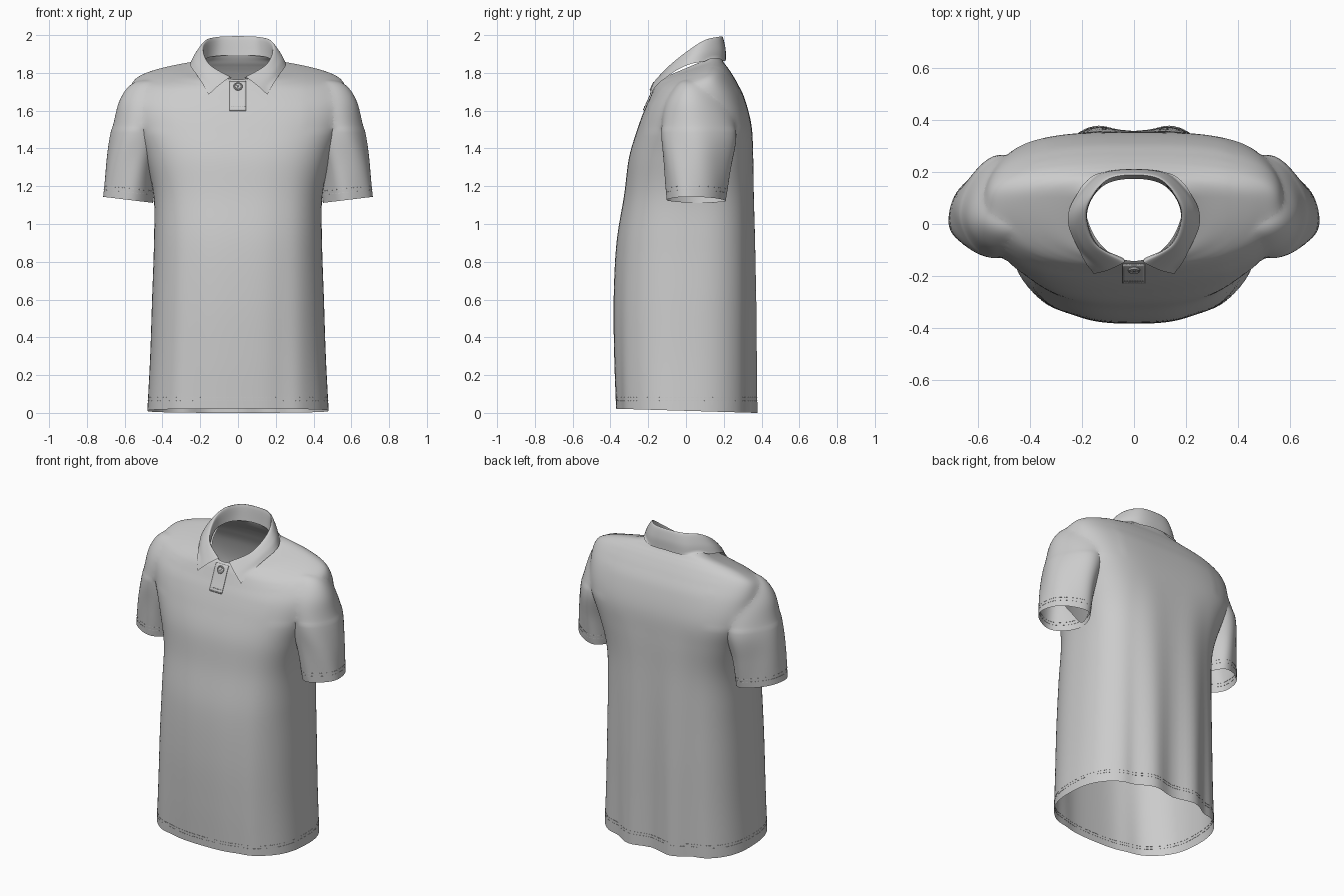
import bpy, bmesh, math
from mathutils import Vector, Matrix
from mathutils.bvhtree import BVHTree

if "Cube" in bpy.data.objects:
    bpy.data.objects.remove(bpy.data.objects["Cube"])


def spline(pts, steps):
    P = [Vector(p) for p in pts]
    P = [2 * P[0] - P[1]] + P + [2 * P[-1] - P[-2]]
    out = []
    for i in range(1, len(P) - 2):
        a, b, c, d = P[i - 1:i + 3]
        for k in range(steps):
            t = k / steps
            out.append(0.5 * (2 * b + (c - a) * t + (2 * a - 5 * b + 4 * c - d) * t ** 2
                              + (3 * b - a - 3 * c + d) * t ** 3))
    return out + [P[-2]]


def finish(name, bm, angle=50):
    me = bpy.data.meshes.new(name)
    bm.to_mesh(me)
    bm.free()
    ob = bpy.data.objects.new(name, me)
    bpy.context.collection.objects.link(ob)
    bpy.ops.object.select_all(action='DESELECT')
    ob.select_set(True)
    bpy.context.view_layer.objects.active = ob
    bpy.ops.object.shade_smooth_by_angle(angle=math.radians(angle))
    return ob


def loft(rings, closed=True, caps=True):
    bm = bmesh.new()
    V = [[bm.verts.new(p) for p in r] for r in rings]
    n = len(rings[0])
    for a, b in zip(V, V[1:]):
        for j in range(n if closed else n - 1):
            k = (j + 1) % n
            bm.faces.new((a[j], a[k], b[k], b[j]))
    if caps:
        bm.faces.new(V[0])
        bm.faces.new(V[-1])
    bmesh.ops.recalc_face_normals(bm, faces=bm.faces)
    return bm


def spow(v, e):
    return math.copysign(abs(v) ** e, v)


def bump(x, c, w):
    return math.exp(-((x - c) / w) ** 2)


# Torso cross-sections: front z, back z, half width, front y, back y, roundness
BODY = [(.022, .0, .48, -.37, .37, 2.55), (.3, .3, .465, -.38, .37, 2.55),
        (.6, .6, .455, -.383, .37, 2.55), (.9, .9, .445, -.368, .366, 2.6),
        (1.15, 1.15, .447, -.328, .36, 2.7), (1.35, 1.36, .495, -.302, .356, 2.7),
        (1.5, 1.52, .55, -.258, .347, 2.7), (1.6, 1.66, .575, -.222, .312, 2.6),
        (1.66, 1.745, .575, -.195, .272, 2.4), (1.70, 1.80, .55, -.178, .24, 2.2),
        (1.72, 1.83, .49, -.17, .219, 2.1), (1.735, 1.848, .425, -.163, .205, 2),
        (1.75, 1.862, .345, -.155, .196, 2), (1.758, 1.88, .245, -.149, .186, 2),
        (1.765, 1.90, .19, -.142, .177, 2)]


def body_ring(row, n=112):
    zf, zb, hw, yf, yb, e0 = row
    yc = 0.05 * min(1, zf / 1.5) + .05 * max(0, min(1, (zf - 1.6) / .15))
    w = max(0, 1 - zf / 1.45)
    pts = []
    for j in range(n):
        a = math.tau * j / n
        c, s = math.cos(a), math.sin(a)
        e = e0 + (.8 * bump(zf, 1.5, .2) if s > 0 else 0)
        x = hw * spow(c, 2 / e)
        y = yc + (yb - yc if s > 0 else yc - yf) * spow(s, 2 / e)
        # soft vertical drape folds
        if s > 0:
            y += s * w * (.016 * bump(abs(x), .15, .06) - .022 * bump(x, 0, .07)
                          - .02 * bump(abs(x), .27, .05))
        else:
            y += -s * w * (.006 * bump(abs(x), .23, .05) - .008 * bump(abs(x), .33, .05))
        pts.append(Vector((x, y, zf + (zb - zf) * (y - yf) / (yb - yf))))
    return pts


# Sleeve cross-sections: centre x, z, x radius, y radius, centre y, hem slant
SLEEVE = [(.583, 1.128, .132, .150, .05, .016), (.567, 1.3, .133, .172, .055, .01),
          (.54, 1.45, .14, .195, .063, 0), (.52, 1.55, .137, .188, .06, 0),
          (.503, 1.64, .133, .16, .052, 0), (.483, 1.71, .115, .12, .05, 0),
          (.46, 1.75, .09, .085, .05, 0), (.44, 1.765, .045, .045, .05, 0)]


def sleeve_ring(row, side, n=56):
    cx, z, rx, ry, cy, dz = row
    pts = []
    for j in range(n):
        a = math.tau * j / n
        f = 1 + .02 * math.sin(5 * a + 9 * z) * max(0, min(1, (1.7 - z) * 3))
        c = math.cos(a) * f
        y = cy + ry * math.sin(a) * f * (1 - .17 * c) - .025 * c
        pts.append(Vector((side * (cx + rx * c), y, z + dz * c)))
    return pts


# Shirt: torso joined with both sleeves, then opened at hem, cuffs and neck
rings = [body_ring(r) for r in spline(BODY, 7)]
open_rings = [rings[0], rings[-1]]
shirt = finish("shirt_body", loft(rings))
for side in (-1, 1):
    rings = [sleeve_ring(r, side) for r in spline(SLEEVE, 7)]
    open_rings.append(rings[0])
    sleeve = finish("sleeve_helper", loft(rings))
    bpy.context.view_layer.objects.active = shirt
    mod = shirt.modifiers.new("join", 'BOOLEAN')
    mod.operation, mod.solver, mod.object = 'UNION', 'EXACT', sleeve
    bpy.ops.object.modifier_apply(modifier=mod.name)
    bpy.data.objects.remove(sleeve)
bm = bmesh.new()
bm.from_mesh(shirt.data)
bpy.data.objects.remove(shirt)
caps = set()
for r in open_rings:
    k = len(r) // 3
    nor = (r[k] - r[0]).cross(r[2 * k] - r[0]).normalized()
    caps |= {f for f in bm.faces if all(abs((v.co - r[0]).dot(nor)) < 5e-5 for v in f.verts)}
bmesh.ops.delete(bm, geom=list(caps), context='FACES')
soft = [v for v in bm.verts if v.co.z > 1.5 and abs(v.co.x) > .36]
for _ in range(14):
    bmesh.ops.smooth_vert(bm, verts=soft, factor=.5, use_axis_x=True, use_axis_y=True, use_axis_z=True)
bm.normal_update()
tree = BVHTree.FromBMesh(bm)
finish("shirt_body", bm, 60)


def lift(p, gap):
    loc, nor, _, _ = tree.find_nearest(p)
    return loc + nor * gap if (p - loc).dot(nor) < gap else p


def front(x, z, gap):
    loc = tree.ray_cast(Vector((x, -1, z)), Vector((0, 1, 0)))[0]
    return loc - Vector((0, gap, 0))


# Collar: neck stand, fold line and outer edge, from back centre to front
STAND = [(0, .174, 1.895), (.1, .157, 1.89), (.16, .1, 1.88), (.18, .02, 1.855),
         (.14, -.08, 1.80), (.04, -.132, 1.755)]
FOLD = [(0, .189, 1.994), (.1, .172, 1.991), (.166, .10, 1.974), (.187, .02, 1.924),
        (.15, -.08, 1.845), (.04, -.148, 1.777)]
EDGE = [(0, .212, 1.868), (.135, .192, 1.862), (.228, .1, 1.86), (.254, .01, 1.842),
        (.217, -.09, 1.787), (.155, -.192, 1.685)]


def mirrored(pts):
    return spline([(-x, y, z) for x, y, z in pts[:0:-1]] + pts, 8)


rows = []
for st, fo, ed in zip(mirrored(STAND), mirrored(FOLD), mirrored(EDGE)):
    out = Vector((fo.x, fo.y - .02, .1)).normalized()
    mid = (fo + ed) / 2 + out * .009
    strip = spline([st, fo, mid, ed], 6)
    rows.append([lift(p, .007) if i > 8 else p for i, p in enumerate(strip)])
finish("collar", loft(rows, closed=False, caps=False), 70)

# Button placket
rows = [[front(-.045 + .088 * i / 8, 1.60 + .155 * k / 14, .005) for i in range(9)] for k in range(15)]
placket = finish("placket", loft(rows, closed=False, caps=False))
mod = placket.modifiers.new("thickness", 'SOLIDIFY')
mod.thickness, mod.offset = .004, 0

# Button with raised rim and cross stitches
prof = [(.022, 0), (.024, .004), (.022, .009), (.018, .009), (.015, .006), (.004, .006)]
bm = loft([[Vector((r * math.cos(math.tau * j / 32), r * math.sin(math.tau * j / 32), h))
            for j in range(32)] for r, h in prof])
for a in (45, -45):
    bmesh.ops.create_cube(bm, size=1, matrix=Matrix.Translation((0, 0, .007))
                          @ Matrix.Rotation(math.radians(a), 4, 'Z') @ Matrix.Diagonal((.016, .003, .003, 1)))
pos = front(0, 1.727, .008)
nor = tree.find_nearest(pos)[1]
bm.transform(Matrix.Translation(pos) @ nor.to_track_quat('Z', 'Y').to_matrix().to_4x4())
finish("button", bm, 35)


# Dashed stitching
def stitches(name, lines):
    bm = bmesh.new()
    for pts in lines:
        for a, b in zip(pts, pts[1:]):
            d = b - a
            if d.length < .06:
                m = (Matrix.Translation((a + b) / 2) @ d.to_track_quat('X', 'Z').to_matrix().to_4x4()
                     @ Matrix.Diagonal((d.length * .65, .003, .003, 1)))
                bmesh.ops.create_cube(bm, size=1, matrix=m)
    finish(name, bm)


def loop(cx, cy, z, n, slant=0):
    hits = []
    for j in range(n + 1):
        a = math.tau * j / n
        d = Vector((math.cos(a), math.sin(a), slant * math.cos(a)))
        hit = tree.ray_cast(Vector((cx, cy, z)), d, .8)[0]
        if hit:
            hits.append(hit)
    return hits


stitches("hem_stitching", [loop(0, 0, z, 130) for z in (.065, .082)])
for side, label in ((-1, "left"), (1, "right")):
    stitches(label + "_cuff_stitching", [loop(side * .578, .05, z, 46, side * .1) for z in (1.168, 1.188)])
stitches("placket_stitching", [[front(-.04 + .078 * i / 8, z, .0075) for i in range(9)] for z in (1.606, 1.622)])
